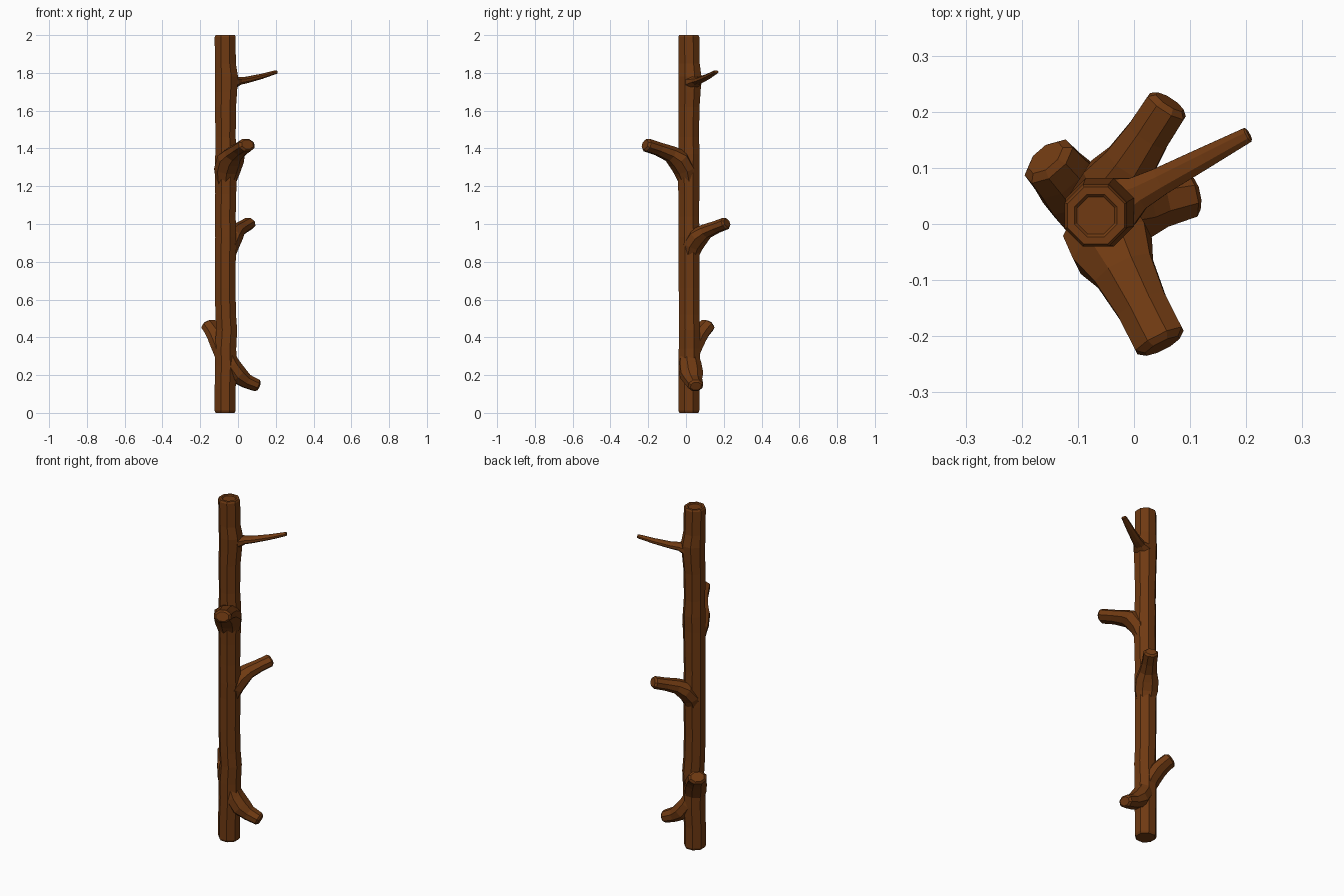
import bpy, bmesh, math
from mathutils import Vector

if "Cube" in bpy.data.objects:
    bpy.data.objects.remove(bpy.data.objects["Cube"])

SIDES = 8
AXIS = Vector((-0.068, 0.015, 0))

bark = bpy.data.materials.new("bark")
bark.diffuse_color = (0.16, 0.042, 0.006, 1)
bark.use_nodes = True
bark.node_tree.nodes["Principled BSDF"].inputs["Base Color"].default_value = bark.diffuse_color


def skin(name, rings):
    """Closed flat-shaded tube through a list of vertex rings."""
    bm = bmesh.new()
    loops = [[bm.verts.new(p) for p in ring] for ring in rings]
    for a, b in zip(loops, loops[1:]):
        for i in range(SIDES):
            j = (i + 1) % SIDES
            bm.faces.new((a[i], a[j], b[j], b[i]))
    bm.faces.new(loops[0][::-1])
    bm.faces.new(loops[-1])
    bmesh.ops.recalc_face_normals(bm, faces=bm.faces)
    me = bpy.data.meshes.new(name)
    bm.to_mesh(me)
    bm.free()
    me.materials.append(bark)
    ob = bpy.data.objects.new(name, me)
    bpy.context.collection.objects.link(ob)
    return ob


def ring(centre, u, v, ru, rv):
    out = []
    for i in range(SIDES):
        a = math.tau * (i + 0.5) / SIDES
        out.append(centre + u * (ru * math.cos(a)) + v * (rv * math.sin(a)))
    return out


def branch(name, azimuth, path, wide):
    """Path of (distance from trunk axis, height, radius) in a vertical plane."""
    a = math.radians(azimuth)
    out, side = Vector((math.cos(a), math.sin(a), 0)), Vector((-math.sin(a), math.cos(a), 0))
    pts = [AXIS + out * d + Vector((0, 0, z)) for d, z, r in path]
    rings = []
    for i, p in enumerate(pts):
        t = (pts[min(i + 1, len(pts) - 1)] - pts[max(i - 1, 0)]).normalized()
        r = path[i][2]
        rings.append(ring(p, side, t.cross(side), r * wide, r))
    # bevelled tip
    r = path[-1][2]
    rings.append(ring(pts[-1] + t * r * 0.3, side, t.cross(side), r * wide * 0.72, r * 0.72))
    return skin(name, rings)


# Trunk: height, x shift, y shift, radius
profile = [(0, 0, 0, .054), (.012, 0, 0, .060), (.13, 0, 0, .060), (.25, .004, .003, .062),
           (.34, .002, .003, .061), (.44, .008, .004, .060), (.52, .003, .002, .059),
           (.66, 0, .001, .059), (.84, .001, .002, .060), (.93, .003, .001, .060),
           (1.04, .001, 0, .059), (1.16, .003, 0, .060), (1.28, .004, -.002, .062),
           (1.37, .004, .001, .061), (1.46, .002, 0, .058), (1.62, .002, .001, .060),
           (1.70, .005, .004, .063), (1.78, .007, .006, .066), (1.85, .001, .002, .060),
           (1.99, 0, 0, .060), (2.0, 0, 0, .055), (2.0, 0, 0, .041), (1.995, 0, 0, .036)]
X, Y = Vector((1, 0, 0)), Vector((0, 1, 0))
trunk = skin("trunk", [ring(AXIS + Vector((dx, dy, z)), X, Y, r, r) for z, dx, dy, r in profile])

# Branch stubs with flared roots
stubs = [
    branch("low_stub", 12, [(-.005, .34, .035), (.03, .255, .05), (.07, .20, .052),
                            (.115, .168, .040), (.172, .145, .034)], 1.25),
    branch("left_stub", 131, [(.0, .27, .035), (.03, .35, .046), (.065, .405, .045),
                              (.095, .435, .041), (.128, .463, .039)], 1.35),
    branch("middle_stub", 57, [(.0, .80, .035), (.025, .885, .052), (.065, .935, .052),
                               (.11, .962, .040), (.17, .983, .034), (.232, 1.003, .033)], 1.25),
    branch("front_stub", -63, [(.0, 1.19, .035), (.025, 1.285, .055), (.065, 1.345, .057),
                               (.11, 1.372, .044), (.18, 1.397, .037), (.25, 1.418, .037)], 1.35),
    branch("top_twig", 28, [(.01, 1.745, .040), (.055, 1.752, .033), (.085, 1.758, .022),
                            (.13, 1.763, .018), (.22, 1.782, .014), (.306, 1.805, .010)], 1.5),
]

# Weld the stubs into one skin with the trunk
for s in stubs:
    m = trunk.modifiers.new(s.name, 'BOOLEAN')
    m.operation, m.solver, m.object = 'UNION', 'EXACT', s
deps = bpy.context.evaluated_depsgraph_get()
welded = bpy.data.meshes.new_from_object(trunk.evaluated_get(deps))
trunk.modifiers.clear()
trunk.data = welded
for s in stubs:
    bpy.data.objects.remove(s)
trunk.name = "trunk_with_branches"
